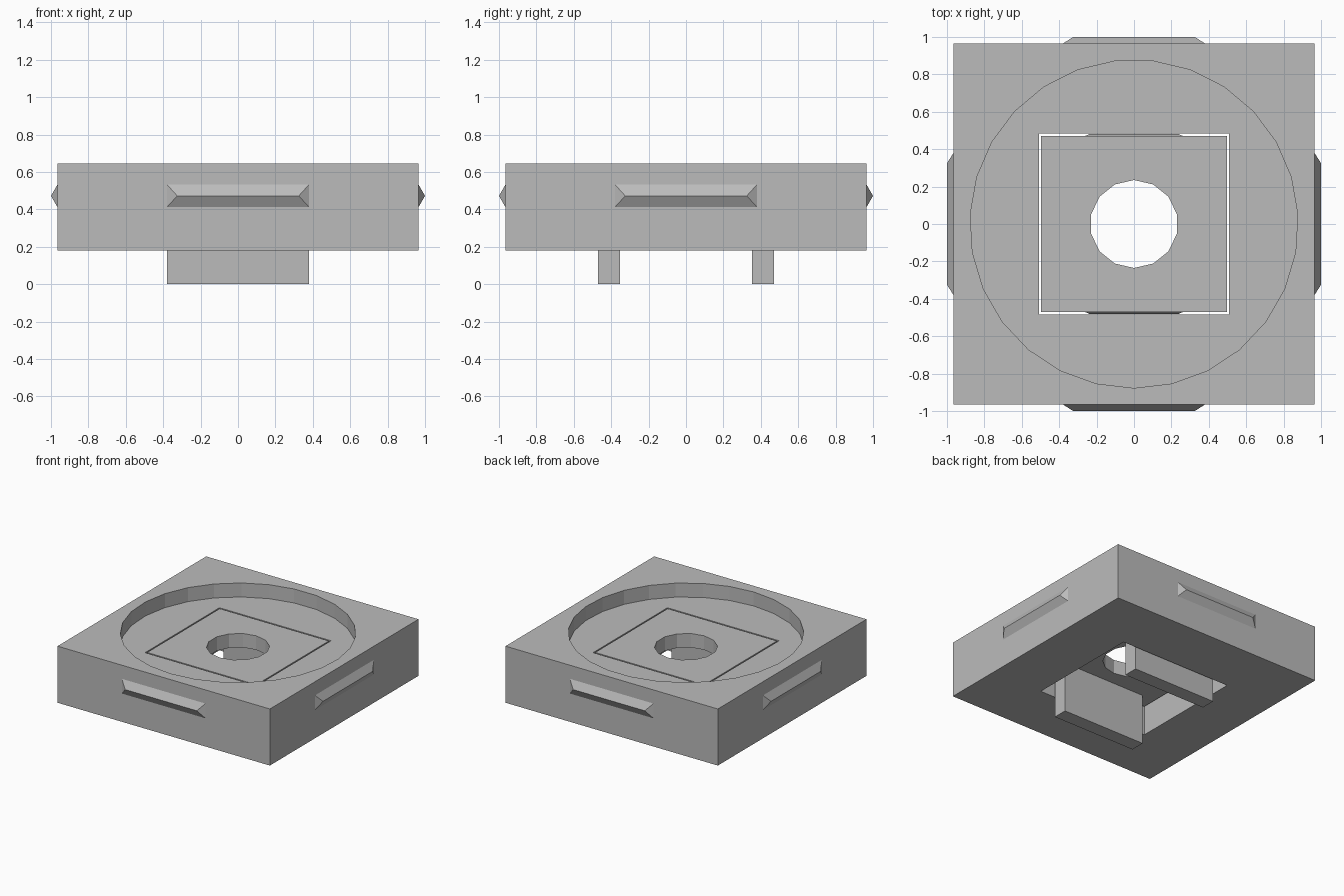
import bpy, bmesh
from math import pi, radians
from mathutils import Matrix

cube = bpy.data.objects.get("Cube")
if cube:
    bpy.data.objects.remove(cube, do_unlink=True)

grey = bpy.data.materials.new("plain grey")
grey.use_nodes = True
COLOUR = (0.5, 0.5, 0.5, 1)
grey.diffuse_color = COLOUR
grey.node_tree.nodes["Principled BSDF"].inputs["Base Color"].default_value = COLOUR

BOTTOM, FLOOR, TOP = 0.18, 0.53, 0.645
HALF = 0.965
PLATE_UNDER = 0.415


def finish(name, bm):
    bmesh.ops.recalc_face_normals(bm, faces=bm.faces)
    mesh = bpy.data.meshes.new(name)
    bm.to_mesh(mesh)
    bm.free()
    mesh.materials.append(grey)
    obj = bpy.data.objects.new(name, mesh)
    bpy.context.collection.objects.link(obj)
    return obj


def box(name, hx, y0, y1, z0, z1):
    bm = bmesh.new()
    place = Matrix.Translation((0, (y0 + y1) / 2, (z0 + z1) / 2))
    size = Matrix.Diagonal((2 * hx, y1 - y0, z1 - z0, 1))
    bmesh.ops.create_cube(bm, size=1, matrix=place @ size)
    return finish(name, bm)


def cylinder(name, sides, radius, z0, z1, first_angle):
    bm = bmesh.new()
    place = Matrix.Translation((0, 0, (z0 + z1) / 2))
    bmesh.ops.create_cone(bm, cap_ends=True, segments=sides, radius1=radius, radius2=radius,
                          depth=z1 - z0, matrix=place @ Matrix.Rotation(first_angle, 4, "Z"))
    return finish(name, bm)


def cut(target, cutter):
    """Subtract the cutter, then throw it away."""
    cutter.hide_render = True
    mod = target.modifiers.new("cut", "BOOLEAN")
    mod.operation, mod.object, mod.solver = "DIFFERENCE", cutter, "EXACT"
    bpy.context.view_layer.objects.active = target
    bpy.ops.object.modifier_apply(modifier=mod.name)
    bpy.data.objects.remove(cutter, do_unlink=True)


def ridge(name, wall, depth, base, tip, z0, z1, angle):
    """Hipped wedge standing out from a wall that lies at distance wall."""
    bm = bmesh.new()
    mid = (z0 + z1) / 2
    a, b, c, d = [bm.verts.new(p) for p in ((-base, -wall, z0), (base, -wall, z0),
                                           (base, -wall, z1), (-base, -wall, z1))]
    left, right = [bm.verts.new((x, -wall - depth, mid)) for x in (-tip, tip)]
    for face in ((a, b, right, left), (c, d, left, right), (b, c, right), (d, a, left), (a, d, c, b)):
        bm.faces.new(face)
    bmesh.ops.rotate(bm, verts=bm.verts, cent=(0, 0, 0), matrix=Matrix.Rotation(angle, 3, "Z"))
    return finish(name, bm)


# Square body with a round tray and a square opening
body = box("body", HALF, -HALF, HALF, BOTTOM, TOP)
cut(body, cylinder("tray_cutter", 27, 0.877, FLOOR, TOP + 0.2, pi))
# Turn check: the tray needs a corner pointing at the front
cut(body, box("opening_cutter", 0.507, -0.483, 0.483, 0, FLOOR + 0.05))

# Ridges on the four outer walls
for side, angle in (("front", 0), ("left", 90), ("back", 180), ("right", 270)):
    ridge(side + "_ridge", HALF, 0.035, 0.38, 0.325, 0.412, 0.533, radians(angle))

# Removable plate with a round hole
plate = box("insert_plate", 0.496, -0.471, 0.471, PLATE_UNDER, FLOOR)
cut(plate, cylinder("hole_cutter", 14, 0.235, PLATE_UNDER - 0.1, FLOOR + 0.1, 0))

# Two legs under the plate, each with a small catch
for side, sign in (("front", -1), ("back", 1)):
    y0, y1 = sorted((sign * 0.352, sign * 0.471))
    box(side + "_leg", 0.38, y0, y1, 0, PLATE_UNDER)
    ridge(side + "_catch", 0.471, 0.011, 0.26, 0.235, 0.28, 0.33, 0 if sign < 0 else pi)
